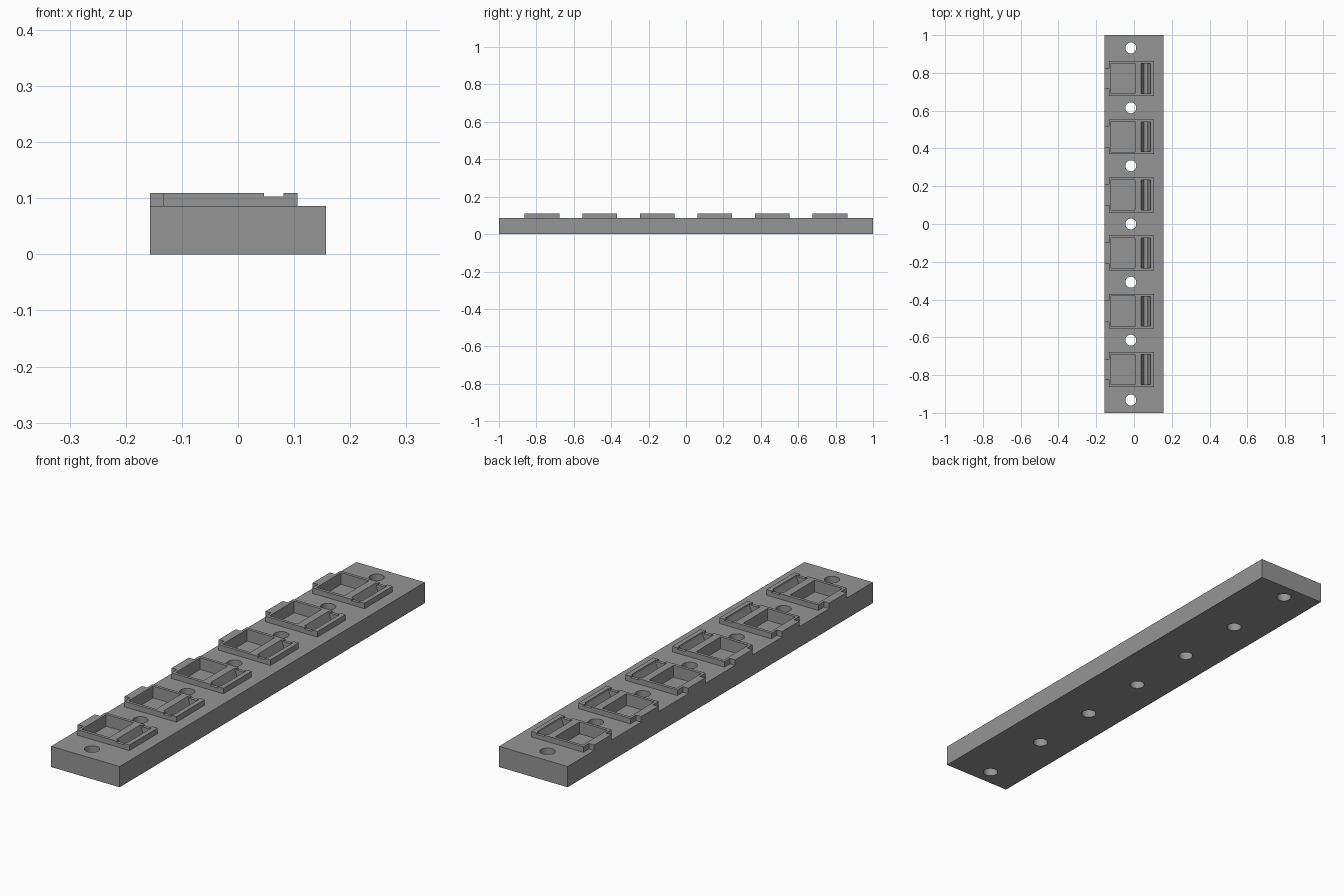
import bpy, bmesh, math
from mathutils import Vector

if "Cube" in bpy.data.objects:
    bpy.data.objects.remove(bpy.data.objects["Cube"])

BAR_X, BAR_TOP, TOP = 0.157, 0.086, 0.109
PORTS = [0.77 - 0.308 * i for i in range(6)]
HOLES = [0.932, 0.615, 0.308, 0.0, -0.308, -0.615, -0.932]

grey = bpy.data.materials.new("mid grey")
grey.diffuse_color = (0.30, 0.30, 0.30, 1)
grey.use_nodes = True
grey.node_tree.nodes["Principled BSDF"].inputs["Base Color"].default_value = grey.diffuse_color


def make(name, prisms):
    """Object made from prisms, each an outline of 3D points and a sweep vector."""
    bm = bmesh.new()
    for points, sweep in prisms:
        face = bm.faces.new([bm.verts.new(p) for p in points])
        ext = bmesh.ops.extrude_face_region(bm, geom=[face], use_keep_orig=True)
        moved = [v for v in ext["geom"] if isinstance(v, bmesh.types.BMVert)]
        bmesh.ops.translate(bm, verts=moved, vec=Vector(sweep))
    bmesh.ops.recalc_face_normals(bm, faces=bm.faces)
    mesh = bpy.data.meshes.new(name)
    bm.to_mesh(mesh)
    bm.free()
    mesh.materials.append(grey)
    obj = bpy.data.objects.new(name, mesh)
    bpy.context.collection.objects.link(obj)
    return obj


def flat(outline, y, z0, z1):
    return [(px, py + y, z0) for px, py in outline], (0, 0, z1 - z0)


def across(profile, y, half):
    return [(px, y - half, pz) for px, pz in profile], (0, 2 * half, 0)


def rect(x0, x1, half):
    return [(x0, -half), (x1, -half), (x1, half), (x0, half)]


def cut(obj, cutter):
    mod = obj.modifiers.new("cut", "BOOLEAN")
    mod.operation, mod.solver, mod.object = "DIFFERENCE", "EXACT", cutter
    bpy.context.view_layer.objects.active = obj
    bpy.ops.object.modifier_apply(modifier=mod.name)


# Long mounting bar
bar = make("mounting_bar", [flat(rect(-BAR_X, BAR_X, 1.0), 0, 0, BAR_TOP)])

# Raised port frames, each with a tab reaching the bar edge
frame = [(-0.133, -0.0925), (0.106, -0.0925), (0.106, 0.0925), (-0.133, 0.0925),
         (-0.133, 0.056), (-BAR_X, 0.056), (-BAR_X, -0.056), (-0.133, -0.056)]
frames = make("port_frames", [flat(frame, y, BAR_TOP, TOP) for y in PORTS])

# Screw holes through the bar
circle = [(-0.017 + 0.029 * math.cos(a), 0.029 * math.sin(a))
          for a in (math.tau * i / 32 for i in range(32))]
screws = make("screw_hole_cutter", [flat(circle, y, -0.1, 0.2) for y in HOLES])

# Square pocket and sloped latch groove of each port
pockets = make("pocket_cutter",
               [flat(rect(-0.122, 0.005, 0.08), y, 0.06, 0.15) for y in PORTS])
groove = [(0.053, 0.06), (0.071, 0.06), (0.087, 0.10), (0.087, 0.15),
          (0.037, 0.15), (0.037, 0.109)]
grooves = make("latch_groove_cutter", [across(groove, y, 0.079) for y in PORTS])

# Shallow notch across the frame side walls
notch = [(0.046, 0.103), (0.081, 0.103), (0.081, 0.15), (0.046, 0.15)]
notches = make("notch_cutter", [across(notch, y, 0.11) for y in PORTS])

cut(bar, screws)
for part in (bar, frames):
    cut(part, pockets)
    cut(part, grooves)
cut(frames, notches)

for helper in (screws, pockets, grooves, notches):
    bpy.data.objects.remove(helper)

# Smooth the hole walls, keep everything else crisp
bpy.ops.object.select_all(action="DESELECT")
bar.select_set(True)
bpy.context.view_layer.objects.active = bar
bpy.ops.object.shade_smooth_by_angle(angle=math.radians(30))
